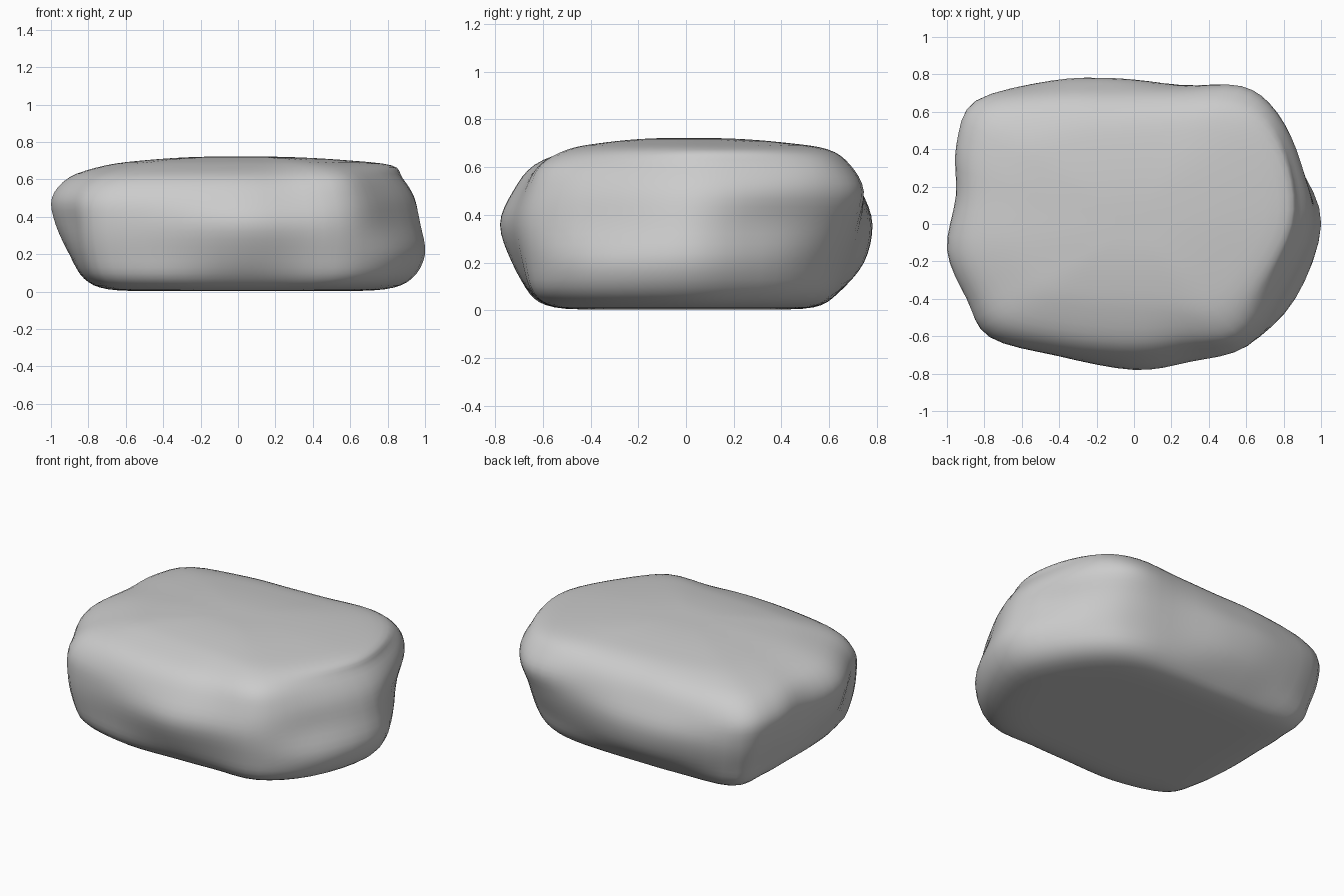
import bpy, bmesh
from math import cos, sin, radians
from mathutils import Vector

if "Cube" in bpy.data.objects:
    bpy.data.objects.remove(bpy.data.objects["Cube"])

# Bearings that hit the corners and faces of the boulder, seen from above
ANGLES = (0, 20, 38, 52, 72, 97, 120, 142, 156, 171, 188, 204, 218, 240, 270, 292, 313, 335)
# Height -> outline radius along each bearing
OUTLINES = {
    .07: (.93, .87, .82, .76, .66, .64, .73, .96, .89, .83, .83, .87, .90, .75, .65, .69, .84, .90),
    .20: (1.0, .93, .88, .82, .735, .75, .84, 1.02, .96, .90, .91, .935, .955, .79, .73, .755, .88, .95),
    .36: (.975, .93, .93, .89, .78, .785, .885, 1.065, 1.02, .95, .985, .965, .98, .815, .78, .795, .89, .90),
    .50: (.94, .95, .97, .935, .77, .74, .84, 1.06, 1.035, .96, 1.005, .975, .965, .79, .725, .745, .86, .865),
    .61: (.87, .90, .93, .865, .71, .67, .76, .95, .94, .885, .91, .88, .86, .70, .635, .66, .80, .80),
    .675: (.81, .84, .83, .75, .60, .56, .62, .75, .74, .70, .71, .68, .65, .52, .47, .51, .66, .71),
}
STEPS = 4


def ring(radii, z, scale=1.0):
    return [Vector((r * scale * cos(radians(a)), r * scale * sin(radians(a)), z))
            for r, a in zip(radii, ANGLES)]


def spline(p0, p1, p2, p3, t):
    return 0.5 * (2 * p1 + (p2 - p0) * t + (2 * p0 - 5 * p1 + 4 * p2 - p3) * t * t
                  + (3 * p1 - p0 - 3 * p2 + p3) * t ** 3)


def refine(rows, closed):
    """Smoothly interpolate a list of point rows along the list direction."""
    n = len(rows)
    at = (lambda i: rows[i % n]) if closed else (lambda i: rows[max(0, min(n - 1, i))])
    out = []
    for i in range(n if closed else n - 1):
        for s in range(STEPS):
            out.append([spline(*p, s / STEPS) for p in zip(at(i - 1), at(i), at(i + 1), at(i + 2))])
    if not closed:
        out.append(list(rows[-1]))
    return out


# Flat underside, bulging sides, gently domed top
levels = list(OUTLINES.items())
low, high = levels[0][1], levels[-1][1]
rows = [ring(low, .003, s) for s in (0, .5)] + [ring(low, .012, .84)]
rows += [ring(r, z) for z, r in levels]
rows += [ring(high, .704, .68), ring(high, .72, .32), ring(high, .722, 0)]
rows = refine(rows, closed=False)
columns = refine(list(zip(*rows)), closed=True)

# Skin the refined grid
bm = bmesh.new()
grid = [[bm.verts.new((p.x, p.y, max(0, p.z))) for p in col] for col in columns]
for i, col in enumerate(grid):
    nxt = grid[(i + 1) % len(grid)]
    for j in range(len(col) - 1):
        bm.faces.new((col[j], nxt[j], nxt[j + 1], col[j + 1]))
bmesh.ops.remove_doubles(bm, verts=bm.verts, dist=0.0005)
bmesh.ops.recalc_face_normals(bm, faces=bm.faces)
for f in bm.faces:
    f.smooth = True

mesh = bpy.data.meshes.new("boulder")
bm.to_mesh(mesh)
bm.free()
boulder = bpy.data.objects.new("boulder", mesh)
bpy.context.collection.objects.link(boulder)
